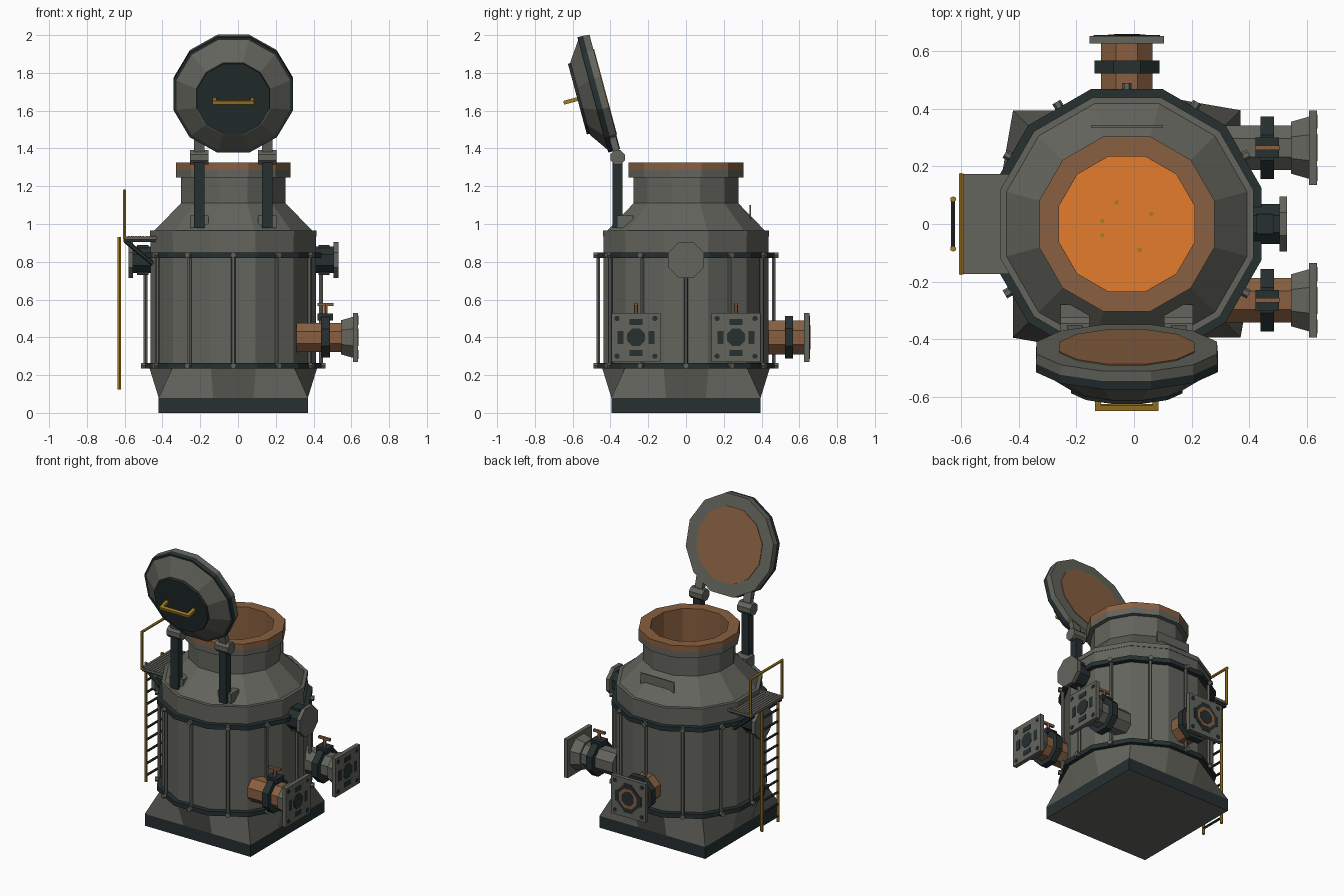
import bpy, bmesh, math
from mathutils import Matrix, Vector

if "Cube" in bpy.data.objects:
    bpy.data.objects.remove(bpy.data.objects["Cube"])

CX = -0.025  # vessel axis


def material(name, rgb):
    m = bpy.data.materials.new(name)
    m.diffuse_color = (*rgb, 1)
    m.use_nodes = True
    m.node_tree.nodes["Principled BSDF"].inputs["Base Color"].default_value = m.diffuse_color
    return m


GREY = material("steel_grey", (0.125, 0.128, 0.108))
DARK = material("dark_iron", (0.019, 0.029, 0.030))
BROWN = material("copper_brown", (0.25, 0.117, 0.052))
ORANGE = material("hot_orange", (0.78, 0.2, 0.025))
YELLOW = material("safety_yellow", (0.36, 0.205, 0.018))


def finish(name, bm, mat, mx=None):
    bmesh.ops.recalc_face_normals(bm, faces=bm.faces)
    if mx:
        bm.transform(mx)
    me = bpy.data.meshes.new(name)
    bm.to_mesh(me)
    bm.free()
    me.materials.append(mat)
    ob = bpy.data.objects.new(name, me)
    bpy.context.collection.objects.link(ob)
    return ob


def lathe(name, pts, mat, mx=None, n=12, ring=False):
    """Faceted turning; pts are (flat-to-centre distance, height)."""
    bm = bmesh.new()
    k = 1 / math.cos(math.pi / n)
    loops = [[bm.verts.new((r * k * math.cos(math.pi * (2 * i + 1) / n),
                            r * k * math.sin(math.pi * (2 * i + 1) / n), z))
              for i in range(n)] for r, z in pts]
    pairs = list(zip(loops, loops[1:]))
    if ring:
        pairs.append((loops[-1], loops[0]))
    else:
        bm.faces.new(loops[0])
        bm.faces.new(loops[-1])
    for a, b in pairs:
        for i in range(n):
            j = (i + 1) % n
            bm.faces.new((a[i], a[j], b[j], b[i]))
    return finish(name, bm, mat, mx)


def box(name, lo, hi, mat, mx=None):
    bm = bmesh.new()
    bmesh.ops.create_cube(bm, size=1)
    lo, hi = Vector(lo), Vector(hi)
    for v in bm.verts:
        v.co = [(lo[i] + hi[i]) / 2 + v.co[i] * (hi[i] - lo[i]) for i in range(3)]
    return finish(name, bm, mat, mx)


def rod(name, a, b, r, mat, n=6):
    a, b = Vector(a), Vector(b)
    d = b - a
    mx = Matrix.Translation(a) @ d.to_track_quat('Z', 'Y').to_matrix().to_4x4()
    return lathe(name, [(r, 0), (r, d.length)], mat, mx, n)


T = Matrix.Translation
AXIS = T((CX, 0, 0))
H = 0.395

# base and square-to-round skirt
base = box("base_plinth", (CX - H, -H, 0), (CX + H, H, 0.08), DARK)
base.data.materials.append(GREY)
for p in base.data.polygons:
    p.material_index = int(p.normal.z < -0.5)
skirt = lathe("skirt", [(H, 0.08), (0.443, 0.235)], GREY)
for v in skirt.data.vertices:  # push the lower ring out to a square
    if v.co.z < 0.1:
        s = H / max(abs(v.co.x), abs(v.co.y))
        v.co.x *= s
        v.co.y *= s
    v.co.x += CX

# vessel body
lathe("drum", [(0.437, 0.235), (0.437, 0.935), (0.25, 0.935), (0.25, 0.235)], GREY, AXIS, ring=True)
for z, nm in ((0.235, "lower"), (0.82, "upper")):
    lathe(nm + "_band", [(0.468, z), (0.468, z + 0.03), (0.42, z + 0.03), (0.42, z)], DARK, AXIS, ring=True)
lathe("shoulder_plate", [(0.44, 0.935), (0.44, 0.965), (0.25, 0.965), (0.25, 0.935)], GREY, AXIS, ring=True)
lathe("cone_and_neck", [(0.418, 0.965), (0.277, 1.11), (0.277, 1.245), (0.304, 1.245), (0.304, 1.285),
                        (0.25, 1.285), (0.25, 0.965)], GREY, AXIS, ring=True)
lathe("rim_lining", [(0.304, 1.285), (0.304, 1.325), (0.235, 1.325), (0.235, 0.9), (0.249, 0.9),
                     (0.249, 1.285)], BROWN, AXIS, ring=True)
lathe("molten_surface", [(0.249, 0.88), (0.249, 0.95)], ORANGE, AXIS)
for i, (x, y) in enumerate([(-0.06, 0.075), (0.06, 0.035), (-0.11, 0.01), (-0.11, -0.04), (0.02, -0.09)]):
    lathe(f"bubble_{i}", [(0.007, 0.95), (0.007, 0.954)], YELLOW, T((x, y, 0)), 6)
box("back_plate", (CX - 0.125, 0.335, 0.985), (CX + 0.125, 0.343, 1.1), GREY)

# tie rods with radial nuts
for i in range(12):
    R = AXIS @ Matrix.Rotation(math.radians(30 * i), 4, 'Z')
    lathe(f"tie_rod_{i}", [(0.010, 0.24), (0.010, 0.845)], GREY, R @ T((0.464, 0, 0)), 6)
    for z in (0.25, 0.835):
        lathe(f"rod_nut_{i}", [(0.014, 0.45), (0.014, 0.489)], GREY,
              R @ T((0, 0, z)) @ Matrix.Rotation(math.pi / 2, 4, 'Y'), 6)

# open lid: local z points out of its top
LID = T((CX, -0.43, 1.70)) @ Matrix.Rotation(math.radians(105), 4, 'X')
lathe("lid_plate", [(0.313, 0), (0.316, 0.035)], GREY, LID)
lathe("lid_edge_band", [(0.316, 0.035), (0.316, 0.065)], DARK, LID)
lathe("lid_cone", [(0.301, 0.065), (0.20, 0.135)], GREY, LID)
lathe("lid_cap", [(0.195, 0.135), (0.193, 0.15)], DARK, LID)
lathe("lid_lining", [(0.235, -0.004), (0.235, 0.005)], BROWN, LID)
box("lid_handle_bar", (-0.11, -0.010, 0.205), (0.11, 0.010, 0.225), YELLOW, LID)
for s in (-1, 1):
    box("lid_handle_post", (s * 0.1 - 0.01, -0.01, 0.14), (s * 0.1 + 0.01, 0.01, 0.21), YELLOW, LID)

# lid hinges
for s in (-1, 1):
    x = CX + s * 0.18
    box("hinge_foot", (x - 0.05, -0.365, 0.98), (x + 0.05, -0.28, 1.045), GREY)
    box("hinge_post", (x - 0.027, -0.388, 0.98), (x + 0.027, -0.337, 1.34), DARK)
    rod("hinge_barrel", (x - 0.05, -0.362, 1.353), (x + 0.05, -0.362, 1.353), 0.038, GREY, 8)
    box("hinge_arm", (s * 0.18 - 0.027, -0.355, 0.005), (s * 0.18 + 0.027, -0.22, 0.04), GREY, LID)


# outlet pipes: local z runs outwards, local x is down
def flange(mx, z):
    box("pipe_flange", (-0.13, -0.13, z), (0.13, 0.13, z + 0.027), GREY, mx)
    lathe("flange_bore", [(0.047, z + 0.02), (0.047, z + 0.030)], DARK, mx, 8)
    for i in range(4):
        q = mx @ Matrix.Rotation(math.pi * (i / 2), 4, 'Z')
        box("flange_pad", (0.066, -0.034, z + 0.02), (0.098, 0.034, z + 0.029), DARK, q)
        lathe("flange_bolt", [(0.013, z + 0.02), (0.013, z + 0.030)], DARK, q @ T((0.1, 0.1, 0)), 6)


TO_X = Matrix.Rotation(math.pi / 2, 4, 'Y')
for y, mat, nm in ((-0.265, BROWN, "copper"), (0.265, GREY, "steel")):
    P = T((0, y, 0.40)) @ TO_X
    lathe(nm + "_pipe", [(0.077, 0.31), (0.077, 0.55)], mat, P, 8)
    lathe("pipe_collar", [(0.09, 0.545), (0.108, 0.608)], GREY, P, 8)
    flange(P, 0.608)
    lathe("valve_body", [(0.108, 0.44), (0.108, 0.486)], DARK, P, 8)
    box("valve_bonnet", (0.422, y - 0.035, 0.49), (0.504, y + 0.035, 0.525), DARK)
    rod("valve_stem", (0.463, y, 0.52), (0.463, y, 0.575), 0.010, BROWN)
    box("valve_handle", (0.42, y - 0.008, 0.567), (0.506, y + 0.008, 0.583), BROWN)

# rear pipe
B = T((CX, 0, 0.40)) @ Matrix.Rotation(math.pi / 2, 4, 'Z') @ TO_X
lathe("rear_pipe", [(0.09, 0.39), (0.09, 0.63)], BROWN, B, 8)
lathe("rear_pipe_collar", [(0.113, 0.523), (0.113, 0.567)], DARK, B, 8)
flange(B, 0.626)
for r, z, m in ((0.085, 0.656, DARK), (0.065, 0.658, BROWN), (0.045, 0.660, DARK)):
    lathe("rear_bore", [(r, 0.64), (r, z)], m, B, 8)

# side ports
for s in (0, math.pi):
    S = T((CX, 0, 0.81)) @ Matrix.Rotation(s, 4, 'Z') @ TO_X
    lathe("port_neck", [(0.07, 0.42), (0.07, 0.53)], DARK, S, 8)
    lathe("port_cover", [(0.095, 0.53), (0.095, 0.556)], GREY, S, 8)
    box("port_clamp", (-0.08, -0.035, 0.45), (0.08, 0.035, 0.51), DARK, S)

# slatted platform with brackets and guard rail
box("platform_deck", (-0.605, -0.173, 0.918), (-0.43, 0.173, 0.931), GREY)
for i in range(9):
    x = -0.605 + i * 0.019
    box(f"platform_slat_{i}", (x, -0.173, 0.93), (x + 0.016, 0.173, 0.936), GREY)
for s in (-1, 1):
    box("platform_beam", (-0.605, s * 0.15 - 0.01, 0.905), (-0.42, s * 0.15 + 0.01, 0.92), DARK)
    rod("platform_bracket", (-0.595, s * 0.13, 0.91), (-0.45, s * 0.13, 0.79), 0.011, DARK)
    rod("guard_post", (-0.60, s * 0.168, 0.92), (-0.60, s * 0.168, 1.18), 0.008, YELLOW)
rod("guard_top_rail", (-0.60, -0.175, 1.175), (-0.60, 0.175, 1.175), 0.008, YELLOW)

# ladder
for s in (-1, 1):
    rod("ladder_rail", (-0.628, s * 0.086, 0.125), (-0.628, s * 0.086, 0.93), 0.009, YELLOW)
for i in range(10):
    z = 0.165 + i * 0.08
    rod(f"ladder_rung_{i}", (-0.628, -0.086, z), (-0.628, 0.086, z), 0.007, DARK)
